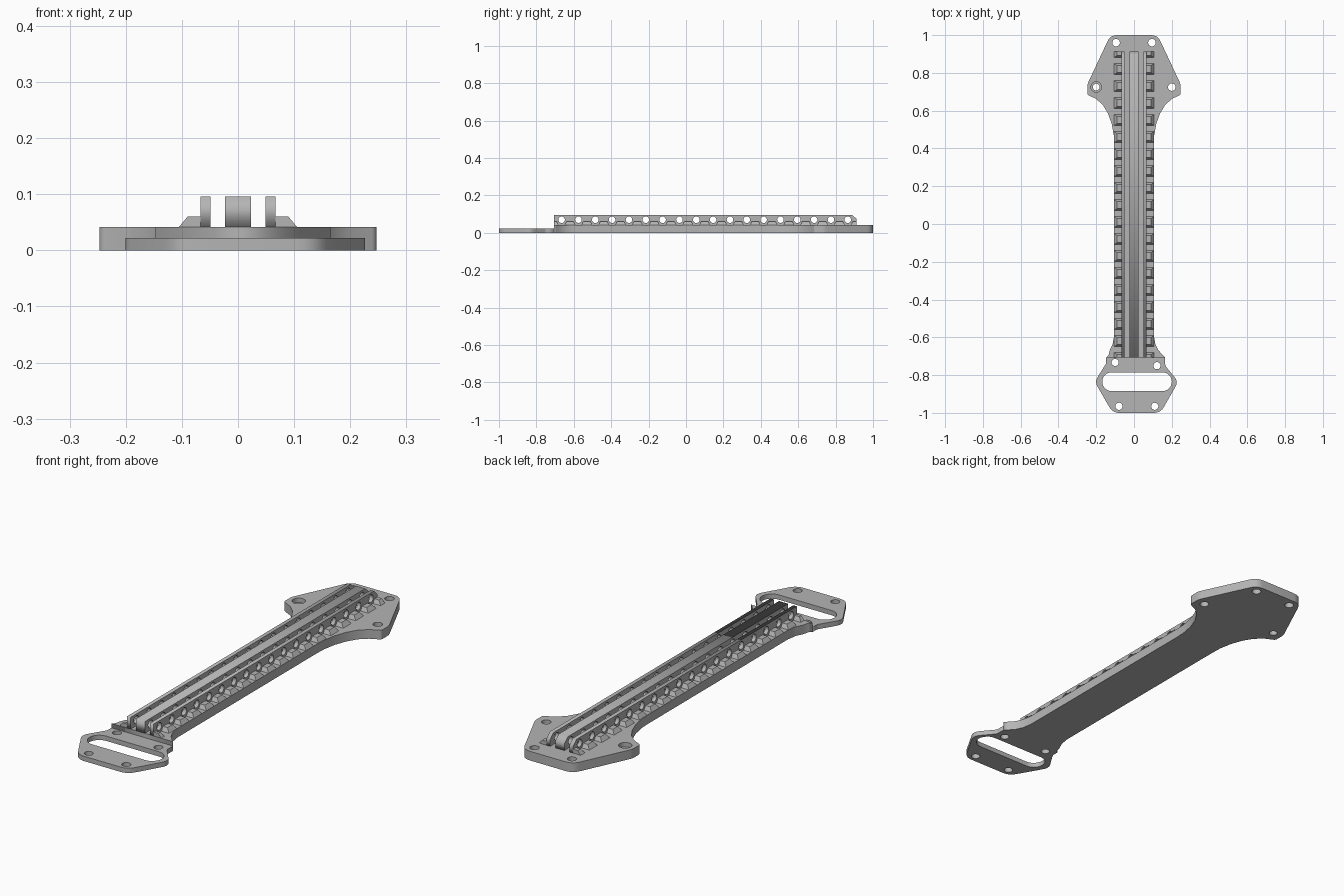
import bpy, bmesh, math
from mathutils import Matrix, Vector

cube = bpy.data.objects.get("Cube")
if cube:
    bpy.data.objects.remove(cube, do_unlink=True)

grey = bpy.data.materials.new("plain_grey")
grey.use_nodes = True
COLOUR = (0.46, 0.46, 0.46, 1)
grey.diffuse_color = COLOUR
grey.node_tree.nodes["Principled BSDF"].inputs["Base Color"].default_value = COLOUR

BASE, THIN, LEDGE, TOP = 0.042, 0.022, 0.06, 0.096
START, END = -0.706, 0.912
HOLES = [-0.665 + 0.09 * i for i in range(18)]
# maps a flat profile (u, v, depth) onto world (depth, u, v)
SIDEWAYS = Matrix(((0, 0, 1, 0), (1, 0, 0, 0), (0, 1, 0, 0), (0, 0, 0, 1)))


def circle(x, y, r, n=24):
    return [(x + r * math.cos(2 * math.pi * i / n), y + r * math.sin(2 * math.pi * i / n))
            for i in range(n)]


def rounded(points, steps=5):
    """Soften each (x, y, cut) corner; cut is the length removed on both sides."""
    out = []
    for i, (x, y, cut) in enumerate(points):
        p = Vector((x, y))
        if not cut:
            out.append((x, y))
            continue
        a = p + (Vector(points[i - 1][:2]) - p).normalized() * cut
        b = p + (Vector(points[(i + 1) % len(points)][:2]) - p).normalized() * cut
        for k in range(steps + 1):
            t = k / steps
            out.append(tuple(a * (1 - t) ** 2 + p * 2 * t * (1 - t) + b * t * t))
    return out


def add_mesh(name, mesh):
    mesh.materials.clear()
    mesh.materials.append(grey)
    obj = bpy.data.objects.new(name, mesh)
    bpy.context.collection.objects.link(obj)
    return obj


def sheet(name, loops, low, high, turn=Matrix()):
    """Extrude an outline with holes between two depths."""
    curve = bpy.data.curves.new(name, 'CURVE')
    curve.dimensions, curve.fill_mode = '2D', 'BOTH'
    curve.extrude = (high - low) / 2
    for loop in loops:
        spline = curve.splines.new('POLY')
        spline.points.add(len(loop) - 1)
        for point, (u, v) in zip(spline.points, loop):
            point.co = (u, v, 0, 1)
        spline.use_cyclic_u = True
    temp = bpy.data.objects.new(name + "_profile", curve)
    bpy.context.collection.objects.link(temp)
    deps = bpy.context.evaluated_depsgraph_get()
    mesh = bpy.data.meshes.new_from_object(temp.evaluated_get(deps))
    bpy.data.objects.remove(temp, do_unlink=True)
    mesh.transform(turn @ Matrix.Translation((0, 0, (low + high) / 2)))
    bm = bmesh.new()
    bm.from_mesh(mesh)
    bmesh.ops.remove_doubles(bm, verts=bm.verts, dist=1e-5)
    bmesh.ops.recalc_face_normals(bm, faces=bm.faces)
    bm.to_mesh(mesh)
    bm.free()
    mesh.name = name
    return add_mesh(name, mesh)


# Main plate: wide back flange, long neck, small front flare
flange = rounded([(0.105, 0.42, 0), (0.107, 0.47, 0), (0.118, 0.53, 0), (0.138, 0.585, 0),
                  (0.165, 0.63, 0), (0.2, 0.662, 0), (0.247, 0.685, 0.01),
                  (0.247, 0.74, 0.015), (0.125, 1, 0.035), (0, 1, 0)])


def flare(side, reach):
    return [(side * x, y) for x, y in
            ((reach, START), (reach - 0.012, -0.695), (0.128, -0.667), (0.113, -0.635), (0.105, -0.59))]


right_edge = flare(1, 0.165) + flange
left_edge = flare(-1, 0.147) + [(-x, y) for x, y in flange[:-1]]
outline = right_edge + left_edge[::-1]
sheet("main_plate",
      [outline, circle(0.095, 0.96, 0.02), circle(-0.095, 0.96, 0.02),
       circle(0.2, 0.725, 0.02), circle(-0.2, 0.725, 0.028)], 0, BASE)
sheet("counterbore_seat",
      [circle(-0.2, 0.725, 0.028), circle(-0.2, 0.725, 0.018)], 0, THIN)

# Thin handle plate with strap slot
handle = rounded([(-0.147, START, 0), (-0.147, -0.737, 0.01), (-0.208, -0.835, 0.03),
                  (-0.113, -1, 0.035), (0.14, -1, 0.035), (0.235, -0.835, 0.03),
                  (0.165, -0.75, 0.01), (0.165, START, 0)])
slot = [(cx + 0.05 * math.cos(a), -0.835 + 0.05 * math.sin(a))
        for cx, turn in ((0.15, -math.pi / 2), (-0.118, math.pi / 2))
        for a in [turn + math.pi * k / 12 for k in range(13)]]
sheet("handle_plate",
      [handle, slot, circle(-0.1, -0.733, 0.019), circle(0.122, -0.75, 0.019),
       circle(-0.08, -0.965, 0.019), circle(0.11, -0.965, 0.019)], 0, THIN)

# Three drilled rails with a chamfered back end
side_profile = [(START, BASE), (END, BASE), (END, 0.074), (0.888, TOP), (START, TOP)]
drilled = [side_profile] + [circle(y, 0.07, 0.0175, 20) for y in HOLES]
for name, low, high in (("centre_rail", -0.023, 0.023), ("left_rail", 0.049, 0.067),
                        ("right_rail", -0.067, -0.049)):
    sheet(name, drilled, low, high, SIDEWAYS)

# Sloped ledges outside the rails, notched by a hexagonal pocket at each hole
WIDE, NARROW = 0.0264, 0.016
stops = [None] + HOLES + [None]
for side, name in ((1, "left_ledge"), (-1, "right_ledge")):
    bm = bmesh.new()
    for before, after in zip(stops, stops[1:]):
        ring = []
        for z, gap, outer in ((BASE, NARROW, 0.105), (LEDGE, WIDE, 0.09)):
            y0 = START if before is None else before + gap
            y1 = END if after is None else after - gap
            ring.append([bm.verts.new((side * x, y, z)) for x, y in
                         ((0.067, y0), (outer, y0), (outer, y1), (0.067, y1))])
        low, high = ring
        bm.faces.new(low)
        bm.faces.new(high)
        for i in range(4):
            j = (i + 1) % 4
            bm.faces.new((low[i], low[j], high[j], high[i]))
    bmesh.ops.recalc_face_normals(bm, faces=bm.faces)
    mesh = bpy.data.meshes.new(name)
    bm.to_mesh(mesh)
    bm.free()
    add_mesh(name, mesh)
